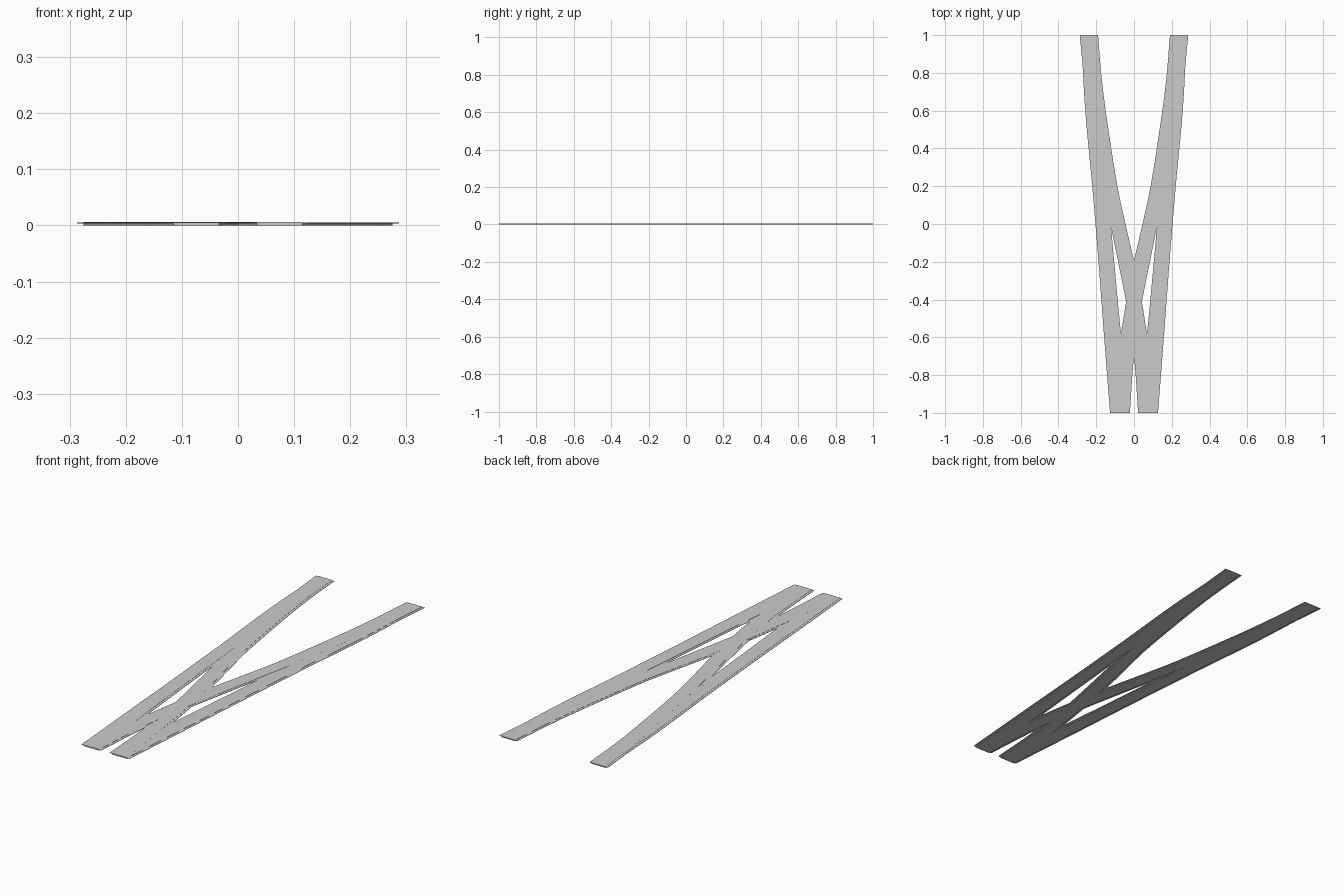
import bpy, bmesh

if "Cube" in bpy.data.objects:
    bpy.data.objects.remove(bpy.data.objects["Cube"])

TOP = 0.0055      # road surface height
KERB = 0.012      # width of the edge strip


def sample(pts, steps=6):
    # smooth curve through (y, left x, right x) stations
    out = []
    n = len(pts)
    for i in range(n - 1):
        p0, p1, p2, p3 = pts[max(i - 1, 0)], pts[i], pts[i + 1], pts[min(i + 2, n - 1)]
        h = p2[0] - p1[0]
        for s in range(steps):
            t = s / steps
            row = [p1[0] + h * t]
            for k in (1, 2):
                m1 = (p2[k] - p0[k]) / (p2[0] - p0[0]) * h
                m2 = (p3[k] - p1[k]) / (p3[0] - p1[0]) * h
                row.append((2*t**3 - 3*t**2 + 1) * p1[k] + (t**3 - 2*t**2 + t) * m1
                           + (-2*t**3 + 3*t**2) * p2[k] + (t**3 - t**2) * m2)
            out.append(row)
    out.append(list(pts[-1]))
    return out


def strip(name, rows, z0, z1, mat=None):
    # solid ribbon between a left and a right edge
    bm = bmesh.new()
    rings = [[bm.verts.new(c) for c in ((a, y, z0), (b, y, z0), (b, y, z1), (a, y, z1))]
             for y, a, b in rows]
    for r, q in zip(rings, rings[1:]):
        for i in range(4):
            j = (i + 1) % 4
            bm.faces.new((r[i], r[j], q[j], q[i]))
    bm.faces.new(rings[0])
    bm.faces.new(rings[-1][::-1])
    bmesh.ops.recalc_face_normals(bm, faces=bm.faces)
    me = bpy.data.meshes.new(name)
    bm.to_mesh(me)
    bm.free()
    if mat:
        me.materials.append(mat)
    ob = bpy.data.objects.new(name, me)
    bpy.context.collection.objects.link(ob)


def road(name, pts, lift):
    # carriageway with a thin pale strip along each edge
    rows = sample(pts)
    strip(name, [(y, a + KERB, b - KERB) for y, a, b in rows], 0, TOP + lift)
    strip(name + "_left_edge", [(y, a, a + KERB) for y, a, b in rows], 0.0035, 0.0047 + lift, pale)
    strip(name + "_right_edge", [(y, b - KERB, b) for y, a, b in rows], 0.0035, 0.0047 + lift, pale)


def mirrored(pts):
    return [(y, -b, -a) for y, a, b in pts]


pale = bpy.data.materials.new("pale_edge")
pale.diffuse_color = (0.85, 0.85, 0.85, 1)
pale.use_nodes = True
pale.node_tree.nodes["Principled BSDF"].inputs["Base Color"].default_value = pale.diffuse_color

# outer road: same side at both ends
outer = [(-1, .022, .127), (-.6, .067, .158), (-.2, .105, .188),
         (.2, .140, .221), (.6, .173, .258), (1, .195, .280)]
# crossing road: front left to back right
cross = [(-1, -.125, -.022), (-.7, -.085, 0), (-.45, -.048, .035), (-.22, -.005, .080),
         (0, .045, .125), (.2, .088, .165), (.6, .150, .235), (.8, .174, .267), (1, .190, .287)]

road("right_road", outer, 0)
road("left_road", mirrored(outer), 0.00005)
road("crossing_road_to_right", cross, 0.0001)
road("crossing_road_to_left", mirrored(cross), 0.00015)
